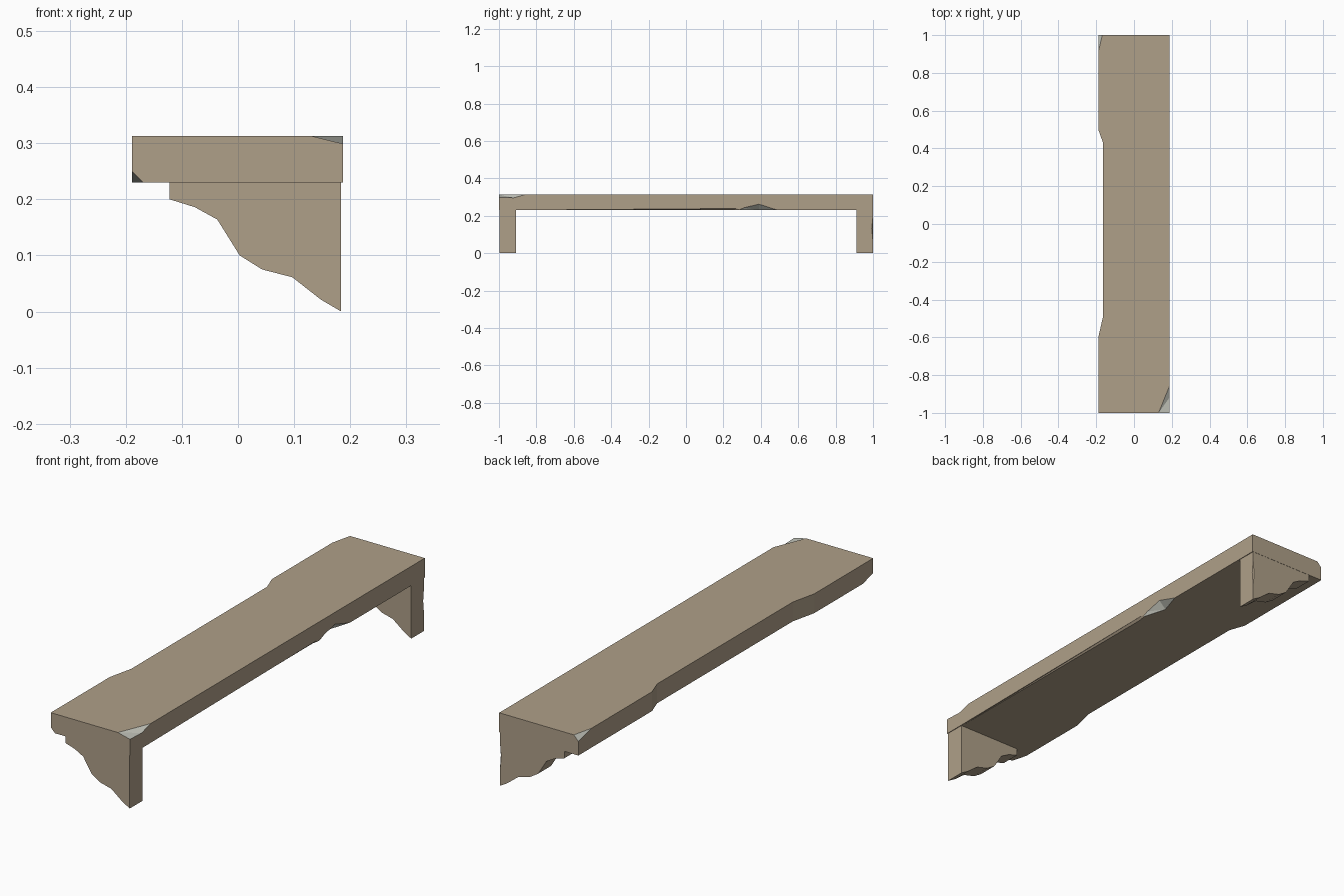
import bpy, bmesh
from mathutils import Vector

if "Cube" in bpy.data.objects:
    bpy.data.objects.remove(bpy.data.objects["Cube"])


def material(name, color):
    m = bpy.data.materials.new(name)
    m.diffuse_color = (*color, 1)
    m.use_nodes = True
    m.node_tree.nodes["Principled BSDF"].inputs["Base Color"].default_value = m.diffuse_color
    return m


STONE = material("worn_stone", (0.43, 0.35, 0.25))
CHIP = material("fresh_chip", (0.55, 0.56, 0.50))


def add_object(name, bm):
    bmesh.ops.recalc_face_normals(bm, faces=bm.faces)
    me = bpy.data.meshes.new(name)
    bm.to_mesh(me)
    bm.free()
    ob = bpy.data.objects.new(name, me)
    bpy.context.collection.objects.link(ob)
    me.materials.append(STONE)
    me.materials.append(CHIP)
    return ob


def extrude(name, points, offset):
    """Closed profile pushed along an offset."""
    bm = bmesh.new()
    face = bm.faces.new([bm.verts.new(p) for p in points])
    out = bmesh.ops.extrude_face_region(bm, geom=[face], use_keep_orig=True)
    moved = [v for v in out["geom"] if isinstance(v, bmesh.types.BMVert)]
    bmesh.ops.translate(bm, verts=moved, vec=offset)
    return add_object(name, bm)


def chip(target, origin, points, slot=1):
    """Break away the hull of points, extended outward past origin."""
    o = Vector(origin)
    pts = [Vector(p) for p in points]
    centre = sum(pts, Vector()) / len(pts)
    pts.append(o - (centre - o))
    bm = bmesh.new()
    for p in pts:
        bm.verts.new(p)
    bmesh.ops.convex_hull(bm, input=bm.verts)
    for f in bm.faces:
        f.material_index = slot
    cutter = add_object("chip_cutter", bm)
    cutter.hide_render = True
    mod = target.modifiers.new("chip", 'BOOLEAN')
    mod.operation = 'DIFFERENCE'
    mod.solver = 'EXACT'
    mod.object = cutter
    bpy.context.view_layer.objects.active = target
    bpy.ops.object.modifier_apply(modifier=mod.name)
    bpy.data.objects.remove(cutter)


# Shelf slab with a worn recess along its left edge
L, R, B, T = -0.189, 0.187, 0.23, 0.313
outline = [(R, -1), (R, 1), (L, 1), (L, 0.5), (-0.164, 0.43),
           (-0.164, -0.49), (L, -0.6), (L, -1)]
shelf = extrude("shelf", [(x, y, B) for x, y in outline], (0, 0, T - B))

# Broken corners
chip(shelf, (R, -1, T), [(0.13, -1, T), (R, -0.86, T), (R, -1, 0.299),
                         (0.165, -0.96, 0.303), (R, -0.92, 0.296)])
chip(shelf, (L, 1, T), [(-0.168, 1, T), (L, 0.91, T), (L, 1, 0.29)])
chip(shelf, (L, -1, B), [(-0.169, -1, B), (L, -0.93, B), (L, -1, 0.25)])

# Broken lower right edge and the long thin scrape beside it
chip(shelf, (R, 0.39, B), [(R, 0.28, B), (R, 0.49, B), (R, 0.39, 0.262),
                           (R, 0.31, 0.243), (0.155, 0.39, B)])
chip(shelf, (R, -0.3, B), [(R, -0.93, B), (R, 0.3, B), (R, 0.27, 0.239),
                           (0.181, -0.9, B), (0.178, 0.25, B)], 0)

# Stepped supports under both ends
profile = [(-0.122, B), (-0.122, 0.2), (-0.077, 0.186), (-0.037, 0.164),
           (0.003, 0.1), (0.043, 0.075), (0.097, 0.061), (0.148, 0.021),
           (0.184, 0), (0.184, B)]
for name, y, depth in (("front_bracket", -0.997, 0.087),
                       ("back_bracket", 0.912, 0.087)):
    bracket = extrude(name, [(x, y, z) for x, z in profile], (0, depth, 0))

# Nick on the outer edge of the back support
chip(bracket, (0.184, 0.999, 0.12), [(0.184, 0.999, 0.07), (0.184, 0.999, 0.19),
                                     (0.184, 0.993, 0.13), (0.178, 0.999, 0.12)], 0)
